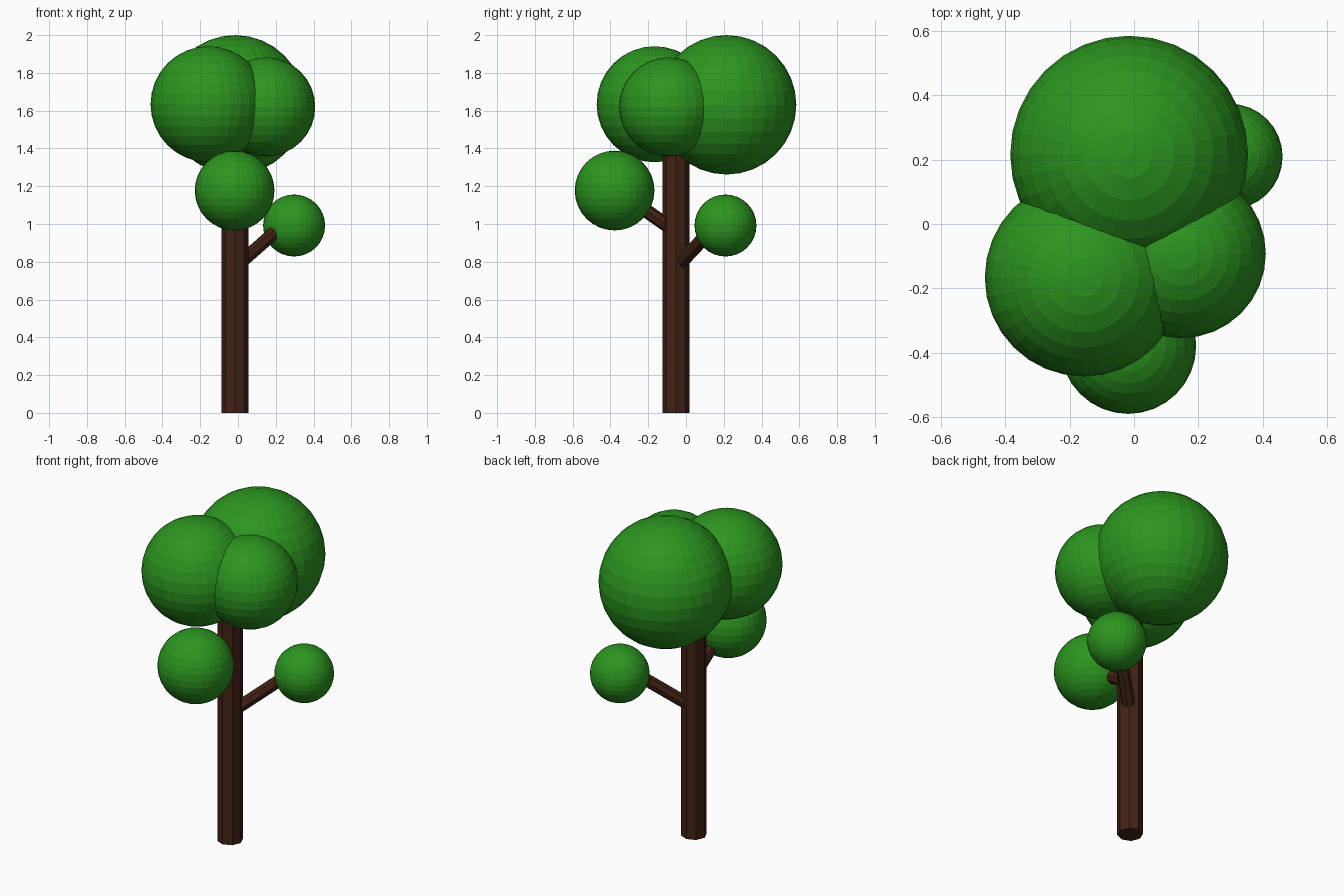
import bpy
from mathutils import Vector

if "Cube" in bpy.data.objects:
    bpy.data.objects.remove(bpy.data.objects["Cube"])


def material(name, color):
    m = bpy.data.materials.new(name)
    m.diffuse_color = color
    m.use_nodes = True
    m.node_tree.nodes["Principled BSDF"].inputs["Base Color"].default_value = m.diffuse_color
    return m


bark = material("bark", (0.055, 0.016, 0.008, 1))
leaf = material("leaf", (0.025, 0.30, 0.014, 1))


def limb(name, start, end, radius, sides):
    """Tapered-free cylinder between two points."""
    a, b = Vector(start), Vector(end)
    bpy.ops.mesh.primitive_cylinder_add(
        vertices=sides, radius=radius, depth=(b - a).length, location=(a + b) / 2,
        rotation=(b - a).to_track_quat('Z', 'Y').to_euler())
    ob = bpy.context.object
    ob.name = name
    ob.data.materials.append(bark)


def foliage(name, center, radius):
    """Flat-shaded leaf ball."""
    bpy.ops.mesh.primitive_uv_sphere_add(
        segments=32, ring_count=16, radius=radius, location=center)
    ob = bpy.context.object
    ob.name = name
    ob.data.materials.append(leaf)


# Trunk and side branches
limb("trunk", (-0.016, -0.053, 0), (-0.016, -0.053, 1.52), 0.071, 8)
limb("front_branch", (-0.016, -0.053, 0.96), (-0.018, -0.34, 1.16), 0.037, 8)
limb("right_branch", (-0.016, -0.053, 0.77), (0.25, 0.17, 1.005), 0.037, 8)

# Crown and branch foliage
for name, center, radius in (
    ("crown_back", (-0.015, 0.215, 1.631), 0.369),
    ("crown_left", (-0.156, -0.166, 1.634), 0.307),
    ("crown_right", (0.147, -0.092, 1.62), 0.262),
    ("front_foliage", (-0.018, -0.378, 1.177), 0.211),
    ("right_foliage", (0.297, 0.209, 0.992), 0.164),
):
    foliage(name, center, radius)
